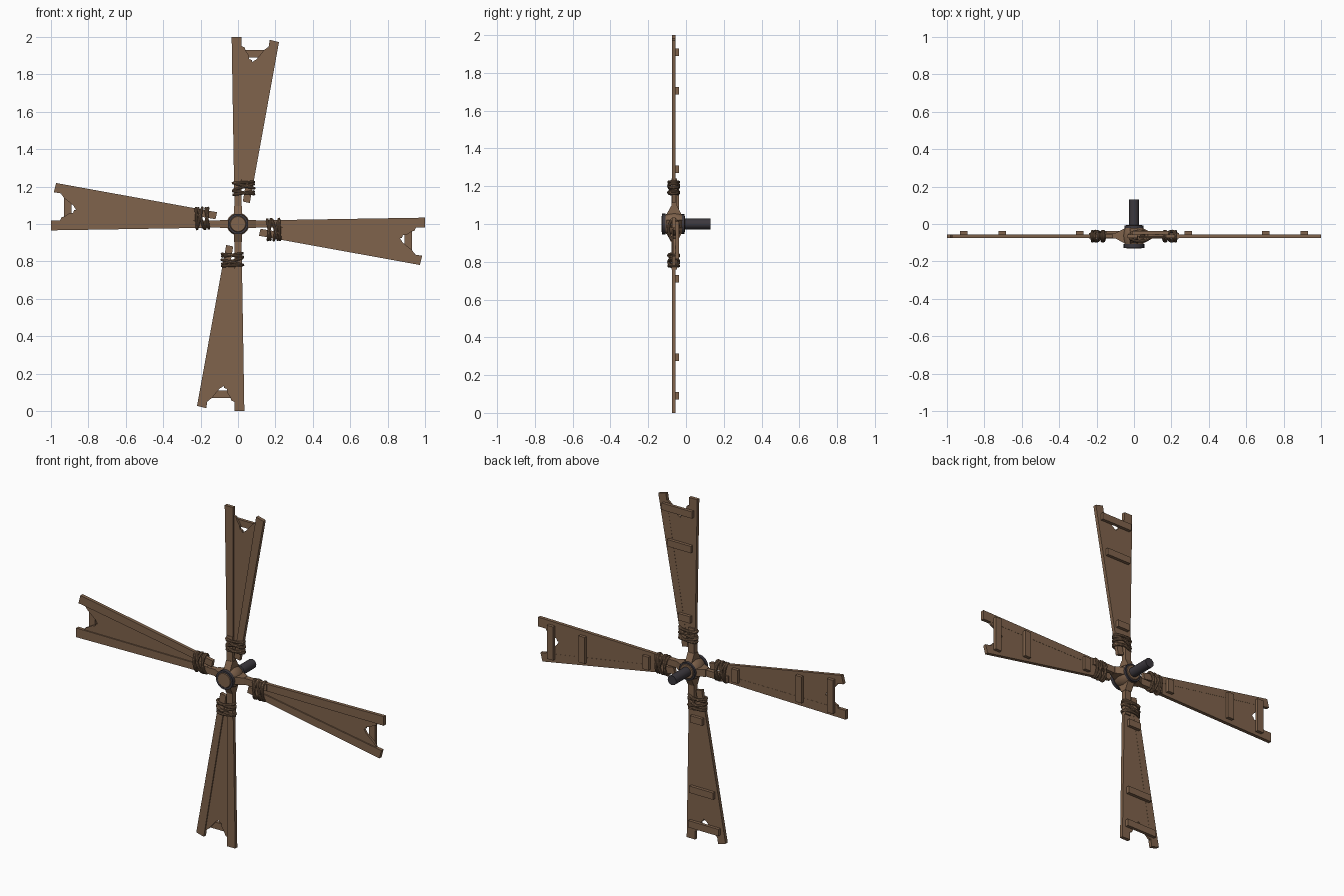
import bpy, bmesh, math
from mathutils import Matrix, Vector

if "Cube" in bpy.data.objects:
    bpy.data.objects.remove(bpy.data.objects["Cube"])


def material(name, col):
    m = bpy.data.materials.new(name)
    m.diffuse_color = (*col, 1)
    m.use_nodes = True
    m.node_tree.nodes["Principled BSDF"].inputs["Base Color"].default_value = m.diffuse_color
    return m


WOOD = material("brown wood", (0.215, 0.125, 0.072))
ROPE = material("brown rope", (0.19, 0.113, 0.066))
IRON = material("dark iron", (0.045, 0.040, 0.048))


def finish(bm, name, mat, mx, smooth=False):
    bmesh.ops.recalc_face_normals(bm, faces=bm.faces)
    me = bpy.data.meshes.new(name)
    bm.to_mesh(me)
    bm.free()
    me.transform(mx)
    me.materials.append(mat)
    ob = bpy.data.objects.new(name, me)
    bpy.context.collection.objects.link(ob)
    if smooth:
        bpy.ops.object.select_all(action='DESELECT')
        ob.select_set(True)
        bpy.context.view_layer.objects.active = ob
        bpy.ops.object.shade_smooth_by_angle(angle=math.radians(40))
    return ob


def prism(name, pts, y0, y1, mat, mx):
    """Outline in (side, radial), thickened from y0 to y1."""
    bm = bmesh.new()
    f = bm.faces.new([bm.verts.new((s, y0, r)) for s, r in pts])
    ext = bmesh.ops.extrude_face_region(bm, geom=[f])
    for v in ext["geom"]:
        if isinstance(v, bmesh.types.BMVert):
            v.co.y = y1
    return finish(bm, name, mat, mx)


def lathe(name, profile, n, mat):
    """Closed (radius, y) profile turned about the shaft axis."""
    bm = bmesh.new()
    rings = [[bm.verts.new((r * math.cos(2 * math.pi * i / n), y,
                            r * math.sin(2 * math.pi * i / n))) for i in range(n)]
             for r, y in profile]
    for a, b in zip(rings, rings[1:]):
        for i in range(n):
            bm.faces.new((a[i], a[(i + 1) % n], b[(i + 1) % n], b[i]))
    bm.faces.new(rings[0])
    bm.faces.new(rings[-1])
    return finish(bm, name, mat, Matrix.Translation((0, 0, 1)), True)


def rope_loop(name, r, tilt, half, mx, n=24, m=8, tube=0.0075):
    """Oval rope ring around the blade root."""
    bm = bmesh.new()
    rings = []
    for i in range(n):
        a = 2 * math.pi * i / n
        c = Vector((half * math.cos(a), 0.027 * math.sin(a), 0))
        out = Vector((0.027 * math.cos(a), half * math.sin(a), 0)).normalized()
        rings.append([bm.verts.new(c + tube * (out * math.cos(t) + Vector((0, 0, math.sin(t)))))
                      for t in (2 * math.pi * j / m for j in range(m))])
    for i in range(n):
        a, b = rings[i], rings[(i + 1) % n]
        for j in range(m):
            bm.faces.new((a[j], a[(j + 1) % m], b[(j + 1) % m], b[j]))
    loc = Matrix.Translation((0.03, -0.065, r)) @ Matrix.Rotation(math.radians(tilt), 4, 'Y')
    return finish(bm, name, ROPE, mx @ loc, True)


# four identical sails
for k in range(4):
    mx = Matrix.Translation((0, 0, 1)) @ Matrix.Rotation(k * math.pi / 2, 4, 'Y')
    # straight and slanted boards
    prism("main_board", [(-0.02, 0.15), (0.02, 0.15), (0.02, 1.0), (-0.034, 1.0)],
          -0.075, -0.055, WOOD, mx)
    prism("slanted_board", [(0.026, 0.12), (0.063, 0.112), (0.219, 0.972), (0.17, 0.985)],
          -0.075, -0.055, WOOD, mx)
    # thin infill panel with broken tip
    prism("panel", [(0.01, 0.19), (0.05, 0.19), (0.175, 0.945), (0.158, 0.945), (0.14, 0.93),
                    (0.106, 0.89), (0.098, 0.88), (0.076, 0.866), (0.074, 0.876),
                    (0.06, 0.882), (0.058, 0.9), (0.04, 0.93), (0.034, 0.945), (0.01, 0.955)],
          -0.068, -0.056, WOOD, mx)
    # cross slats on the back
    for r, s0, s1 in ((0.29, 0.0, 0.078), (0.705, -0.005, 0.15), (0.91, -0.012, 0.185)):
        prism("back_slat", [(s0, r - 0.02), (s1, r - 0.02), (s1, r + 0.02), (s0, r + 0.02)],
              -0.055, -0.037, WOOD, mx)
    # arm joining hub and sail, with a wedge-shaped root
    prism("arm", [(-0.019, 0.0), (0.019, 0.0), (0.019, 0.24), (-0.019, 0.24)],
          -0.078, -0.048, WOOD, mx)
    bm = bmesh.new()
    bmesh.ops.create_cube(bm, size=1)
    for v in bm.verts:
        top = v.co.z > 0
        v.co = Vector((v.co.x * 0.042, -0.063 + v.co.y * (0.034 if top else 0.09),
                       0.095 if top else 0.04))
    finish(bm, "arm_root", WOOD, mx)
    # rope lashing
    for r, tilt, half in ((0.205, 14, 0.058), (0.198, -16, 0.056), (0.222, -3, 0.054),
                          (0.168, 8, 0.056), (0.165, -9, 0.054)):
        rope_loop("rope_lashing", r, tilt, half, mx)

# hub barrel, bands and shaft
lathe("hub", [(0.04, -0.13), (0.046, -0.124), (0.05, -0.11), (0.056, -0.09), (0.06, -0.063),
              (0.056, -0.035), (0.048, -0.012), (0.04, -0.005)], 20, WOOD)
for y0, y1, r in ((-0.127, -0.108, 0.055), (-0.022, -0.008, 0.052)):
    lathe("hub_band", [(0.042, y0), (r, y0), (r, y1), (0.042, y1)], 20, IRON)
lathe("shaft", [(0.028, -0.02), (0.028, 0.13)], 12, IRON)
